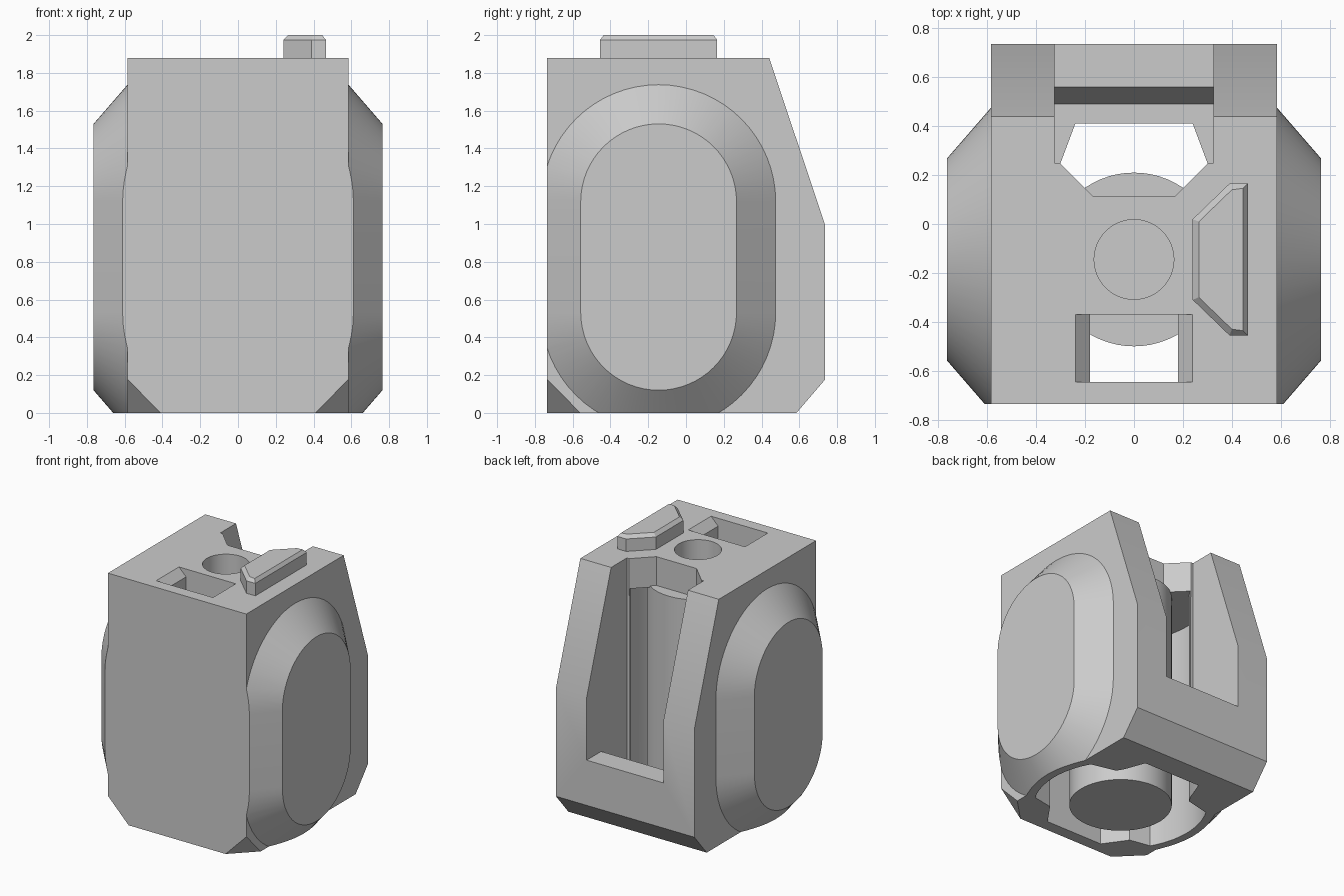
import bpy, bmesh
from math import sin, cos, pi, radians
from mathutils import Vector

if "Cube" in bpy.data.objects:
    bpy.data.objects.remove(bpy.data.objects["Cube"])

grey = bpy.data.materials.new("light_grey")
grey.use_nodes = True
grey.diffuse_color = (0.6, 0.6, 0.6, 1)
grey.node_tree.nodes["Principled BSDF"].inputs["Base Color"].default_value = (0.6, 0.6, 0.6, 1)

MID_Y = -0.145          # axis shared by plug, bore and side bulges
CEILING = 1.65


def finish(name, bm):
    bmesh.ops.recalc_face_normals(bm, faces=bm.faces)
    mesh = bpy.data.meshes.new(name)
    bm.to_mesh(mesh)
    bm.free()
    ob = bpy.data.objects.new(name, mesh)
    bpy.context.collection.objects.link(ob)
    mesh.materials.append(grey)
    return ob


def loft(name, loops):
    """Skin a stack of equal-length loops and cap both ends."""
    bm = bmesh.new()
    rings = [[bm.verts.new(p) for p in loop] for loop in loops]
    n = len(rings[0])
    for a, b in zip(rings, rings[1:]):
        for i in range(n):
            j = (i + 1) % n
            bm.faces.new((a[i], a[j], b[j], b[i]))
    bm.faces.new(rings[0])
    bm.faces.new(rings[-1])
    return finish(name, bm)


def prism_z(name, pts, z0, z1):
    return loft(name, [[(x, y, z) for x, y in pts] for z in (z0, z1)])


def prism_x(name, pts, half):
    return loft(name, [[(x, y, z) for y, z in pts] for x in (-half, half)])


def arc(cx, cy, r, a0, a1, n):
    angles = [radians(a0 + (a1 - a0) * i / n) for i in range(n + 1)]
    return [(cx + r * cos(a), cy + r * sin(a)) for a in angles]


def mirrored(half):
    return half + [(-x, y) for x, y in reversed(half)]


def trim(ob, point, normal):
    """Slice off everything on the normal side of a plane."""
    bm = bmesh.new()
    bm.from_mesh(ob.data)
    cut = bmesh.ops.bisect_plane(bm, geom=bm.verts[:] + bm.edges[:] + bm.faces[:],
                                 plane_co=point, plane_no=normal, clear_outer=True)
    edges = [e for e in cut["geom_cut"] if isinstance(e, bmesh.types.BMEdge)]
    bmesh.ops.contextual_create(bm, geom=edges)
    bmesh.ops.recalc_face_normals(bm, faces=bm.faces)
    bm.to_mesh(ob.data)
    bm.free()


def combine(target, tool, operation):
    mod = target.modifiers.new(tool.name, "BOOLEAN")
    mod.object, mod.operation, mod.solver = tool, operation, "EXACT"
    bpy.context.view_layer.objects.active = target
    bpy.ops.object.modifier_apply(modifier=mod.name)
    bpy.data.objects.remove(tool)


# Main housing with sloped back and clipped lower front corners
body = prism_x("housing", [(-0.735, 0), (0.585, 0), (0.735, 0.175), (0.735, 1.0),
                           (0.44, 1.88), (-0.735, 1.88)], 0.585)
for s in (-1, 1):
    a, b, c = Vector((s * 0.41, -0.735, 0)), Vector((s * 0.585, -0.735, 0.178)), Vector((s * 0.585, -0.56, 0))
    normal = (b - a).cross(c - a)
    trim(body, a, normal if normal.x * s > 0 else -normal)


# Bevelled capsule bulges on both sides
def capsule(x, r):
    path = arc(MID_Y, 1.1175, r, 0, 180, 32) + arc(MID_Y, 0.5325, r, 180, 360, 32)
    return [(x, y, z) for y, z in path]


for s in (-1, 1):
    bulge = loft("side_bulge", [capsule(s * 0.5, 0.62), capsule(s * 0.585, 0.62), capsule(s * 0.765, 0.4125)])
    trim(bulge, (0, 0, 0), (0, 0, -1))
    trim(bulge, (0, -0.735, 0), (0, -1, 0))
    combine(body, bulge, "UNION")

# Inner cavity, open at the bottom, with four corner ribs
cavity = mirrored([(0.24, -0.645), (0.36, -0.475)] + arc(0, MID_Y, 0.6, -30, 30, 16)
                  + [(0.33, 0.2), (0.3, 0.25), (0.24, 0.41)])
combine(body, prism_z("cavity", cavity, -0.2, CEILING), "DIFFERENCE")

# Back slot with stepped sill, and its notch through the top plate
sill = [(0.25, 0.3), (0.49, 0.3), (0.56, 0.52), (0.9, 0.52), (0.9, 2.1), (0.25, 2.1)]
combine(body, prism_x("back_slot", sill, 0.325), "DIFFERENCE")
notch = mirrored([(0.17, 0.115), (0.325, 0.27), (0.325, 0.4)])
combine(body, prism_z("top_notch", notch, CEILING - 0.05, 2.1), "DIFFERENCE")


# Front window in the top plate with chamfered ends
def window(half, z):
    return [(-half, -0.645, z), (half, -0.645, z), (half, -0.37, z), (-half, -0.37, z)]


combine(body, loft("top_window", [window(0.18, CEILING - 0.05), window(0.18, 1.82),
                                  window(0.24, 1.88), window(0.24, 2.0)]), "DIFFERENCE")

# Central plug and blind bore
combine(body, prism_z("plug", arc(0, MID_Y, 0.355, 0, 354.375, 63), 0, CEILING + 0.01), "UNION")
combine(body, prism_z("bore", arc(0, MID_Y, 0.163, 0, 352.5, 47), 1.3, 2.1), "DIFFERENCE")

# Raised wedge key on top
key = prism_z("top_key", [(0.24, 0.02), (0.24, -0.31), (0.39, -0.455), (0.465, -0.455),
                          (0.465, 0.165), (0.39, 0.165)], 1.87, 1.975)
bm = bmesh.new()
bm.from_mesh(key.data)
top = max(bm.faces, key=lambda f: f.calc_center_median().z)
bmesh.ops.inset_region(bm, faces=[top], thickness=0.027)
bmesh.ops.translate(bm, verts=top.verts, vec=(0, 0, 0.025))
bm.to_mesh(key.data)
bm.free()

# Smooth the round walls, keep hard edges
bpy.ops.object.select_all(action="DESELECT")
body.select_set(True)
bpy.context.view_layer.objects.active = body
bpy.ops.object.shade_smooth_by_angle(angle=radians(25))
